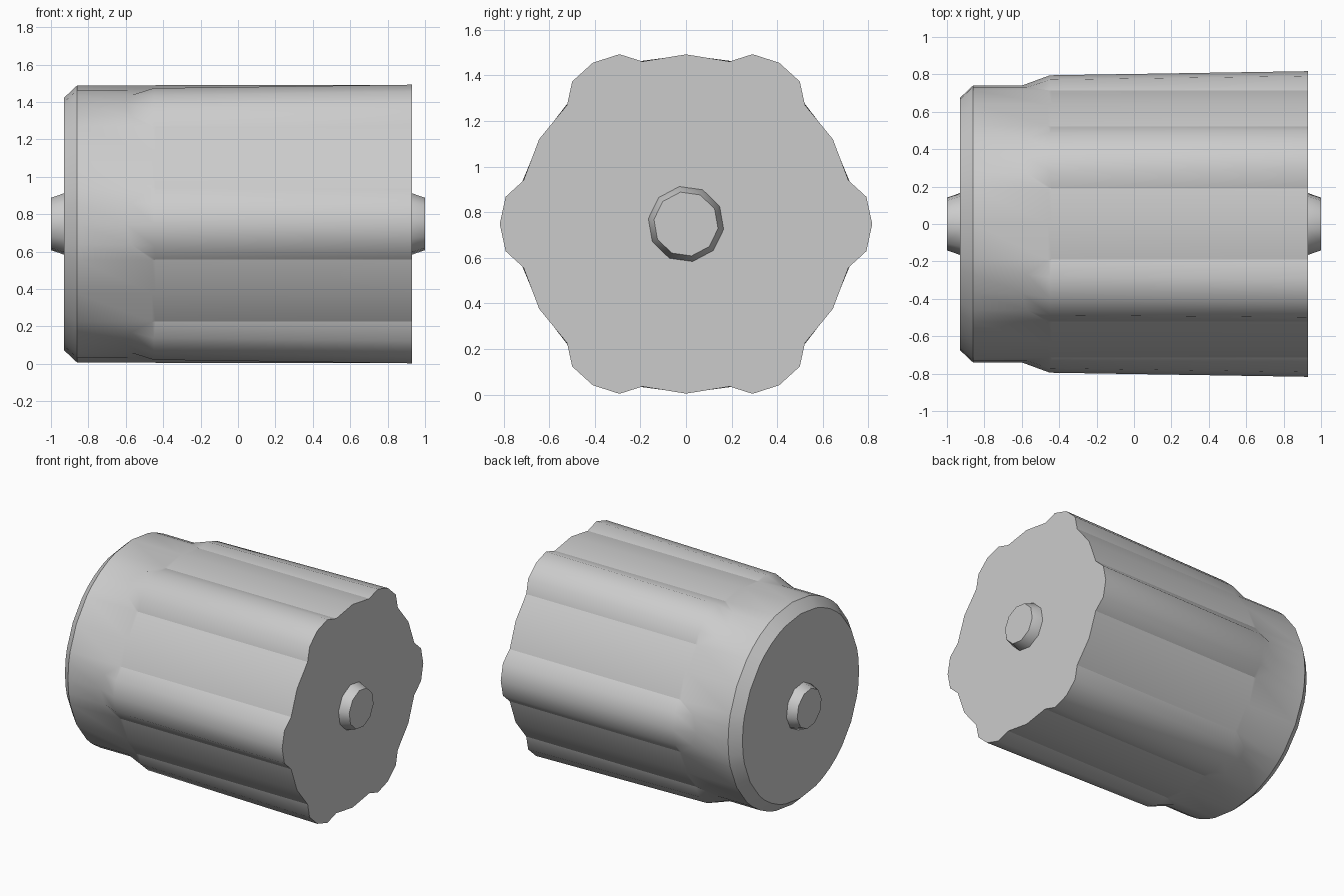
import bpy
import bmesh
from math import cos, sin, radians

cube = bpy.data.objects.get("Cube")
if cube:
    bpy.data.objects.remove(cube)

AXIS_Z = 0.748
END = 0.93

grey = bpy.data.materials.new("light grey")
grey.diffuse_color = (0.6, 0.6, 0.6, 1)
grey.use_nodes = True
grey.node_tree.nodes["Principled BSDF"].inputs["Base Color"].default_value = (0.6, 0.6, 0.6, 1)


def point(x, radius, degrees):
    a = radians(degrees)
    return (x, radius * cos(a), AXIS_Z + radius * sin(a))


def lathe(name, columns, sharp_rows, sharp_columns=()):
    """Skin a closed ring of lengthwise columns and cap both ends."""
    bm = bmesh.new()
    grid = [[bm.verts.new(p) for p in col] for col in columns]
    count, rows = len(grid), len(grid[0])
    for i, col in enumerate(grid):
        nxt = grid[(i + 1) % count]
        for r in range(rows - 1):
            bm.faces.new((col[r], nxt[r], nxt[r + 1], col[r + 1])).smooth = True
    bm.faces.new([col[0] for col in grid])
    bm.faces.new([col[-1] for col in grid])
    # Crisp rims and rib seams
    for i, col in enumerate(grid):
        for r in sharp_rows:
            bm.edges.get((col[r], grid[(i + 1) % count][r])).smooth = False
        if i in sharp_columns:
            for r in range(2, rows - 1):
                bm.edges.get((col[r], col[r + 1])).smooth = False
    bmesh.ops.recalc_face_normals(bm, faces=bm.faces)
    mesh = bpy.data.meshes.new(name)
    bm.to_mesh(mesh)
    bm.free()
    mesh.materials.append(grey)
    obj = bpy.data.objects.new(name, mesh)
    bpy.context.collection.objects.link(obj)


# Drum: angle from rib centre, rib start, full-height x, radius there, end radius
RIB = [
    (-15, -0.46, -0.44, 0.738, 0.738),
    (-8.6, -0.57, -0.45, 0.78, 0.80),
    (0, -0.60, -0.45, 0.795, 0.817),
    (8.6, -0.57, -0.45, 0.78, 0.80),
    (15, -0.46, -0.44, 0.738, 0.738),
    (30, -0.46, -0.44, 0.742, 0.744),
]
columns = []
for k in range(6):
    for angle, start, full, r_full, r_end in RIB:
        a = 60 * k + angle
        columns.append([
            point(-END, 0.675, a),
            point(-0.86, 0.741, a),
            point(start, 0.74, a),
            point(full, r_full, a),
            point(END, r_end, a),
        ])
seams = [i for i in range(len(columns)) if i % 6 in (0, 4)]
lathe("ribbed_drum", columns, (0, 1, 4), seams)

# Tapered axle stubs at both ends
for name, side in (("right_axle_stub", 1), ("left_axle_stub", -1)):
    stub = [[point(side * 0.92, 0.168, 28 + 36 * i),
             point(side * END, 0.167, 28 + 36 * i),
             point(side, 0.142, 28 + 36 * i)] for i in range(10)]
    lathe(name, stub, (0, 2))
